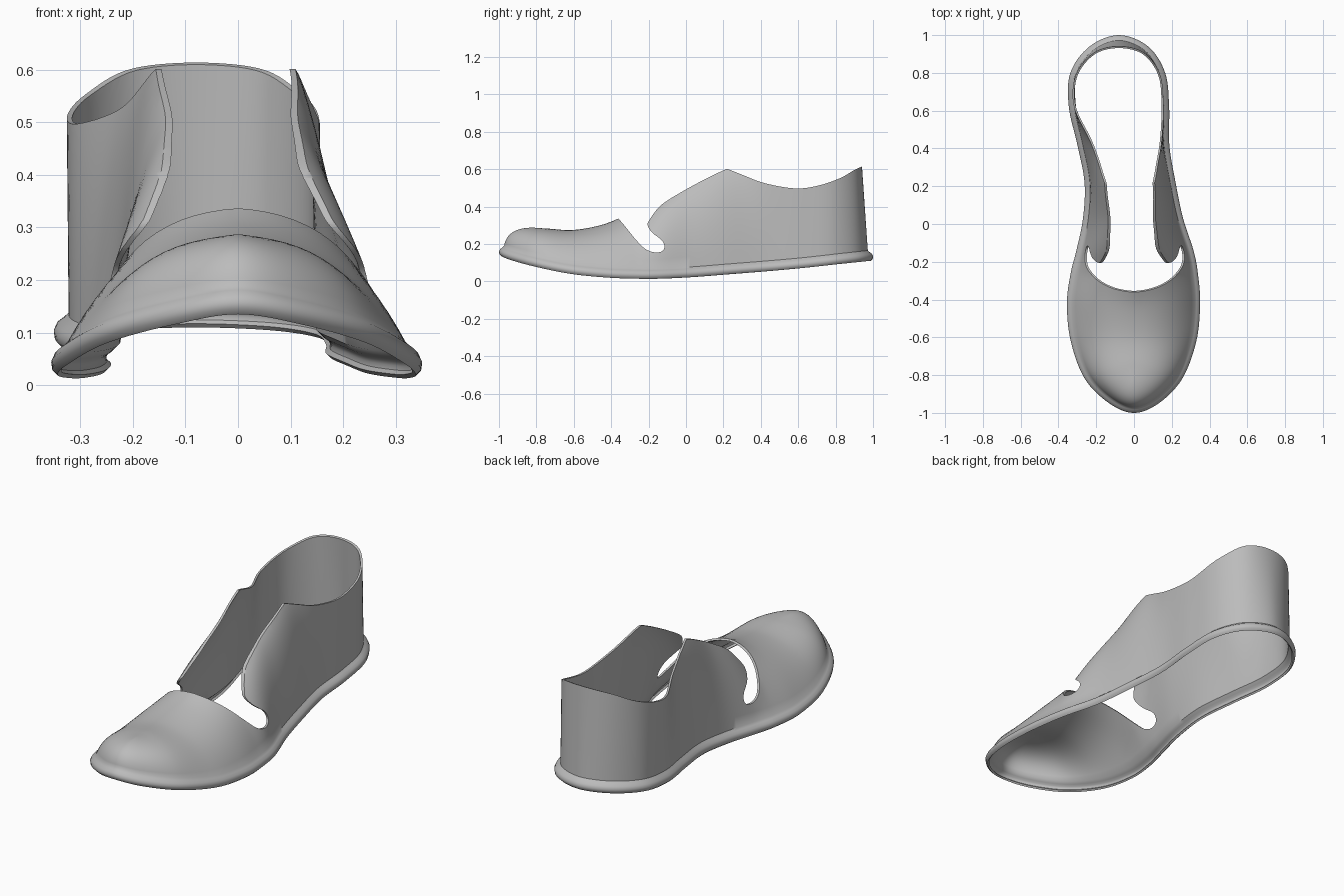
import bpy
import bmesh
from mathutils import Vector

cube = bpy.data.objects.get("Cube")
if cube:
    bpy.data.objects.remove(cube, do_unlink=True)

STEPS = 8        # samples between two stations of the outline
WALL = 14        # rows between the welt and the top line
THICKNESS = 0.01

# Sole edge from toe to heel: y, left x, right x, height
SOLE = [
    (-1, 0, 0, .135), (-.95, .13, -.13, .115), (-.82, .255, -.26, .08),
    (-.62, .33, -.335, .04), (-.42, .35, -.355, .02), (-.26, .338, -.335, .014),
    (-.14, .315, -.305, .014), (.03, .26, -.27, .022), (.22, .22, -.262, .037),
    (.42, .187, -.3, .053), (.62, .186, -.345, .071), (.8, .165, -.337, .09),
    (.94, .075, -.235, .104), (1, -.08, -.08, .11),
]
# Where each wall ends: y, left x, right x, height, then its lean and fullness
CROWN = [
    (-.82, 0, 0, .287, .1, 1), (-.8, 0, 0, .286, .12, 1), (-.74, 0, 0, .282, .2, 1),
    (-.6, 0, 0, .275, .35, 1), (-.44, 0, 0, .305, .36, 1), (-.3, 0, 0, .365, .38, .95),
    (-.14, .07, -.09, .44, .38, .9), (.03, .07, -.1, .55, .3, .85),
    (.22, .08, -.13, .65, .2, .8), (.42, .14, -.21, .6, .3, .6),
    (.62, .155, -.318, .58, .4, .5), (.79, .138, -.307, .61, .5, .5),
    (.905, .052, -.212, .67, .5, .5), (.935, -.08, -.08, .7, .5, .5),
]
# Welt section: inset from the sole edge, height above it
WELT = [(.012, 0), (.002, .01), (0, .024), (.006, .037), (.018, .046), (.028, .055)]
# Top line of the shoe in side profile, from the vamp through the notch to the heel
TOP_LINE = [
    (-.36, .335), (-.32, .287), (-.27, .225), (-.22, .175), (-.17, .155),
    (-.13, .16), (-.115, .185), (-.13, .22), (-.18, .26), (-.205, .3),
    (-.19, .337), (-.13, .41), (-.02, .48), (.1, .545), (.205, .595),
    (.23, .597), (.3, .57), (.42, .525), (.58, .497), (.7, .51),
    (.82, .55), (.9, .595), (.94, .613),
]


def spline(points, steps, closed=False):
    """Catmull-Rom curve through points of any dimension."""
    n = len(points)
    pick = (lambda i: points[i % n]) if closed else (lambda i: points[min(max(i, 0), n - 1)])
    curve = []
    for i in range(n if closed else n - 1):
        knots = list(zip(pick(i - 1), pick(i), pick(i + 1), pick(i + 2)))
        for s in range(steps):
            t = s / steps
            curve.append([b + t / 2 * (c - a + t * (2*a - 5*b + 4*c - d + t * (3*(b - c) + d - a)))
                          for a, b, c, d in knots])
    return curve if closed else curve + [list(points[-1])]


def make_object(name, bm):
    mesh = bpy.data.meshes.new(name)
    bm.to_mesh(mesh)
    bm.free()
    obj = bpy.data.objects.new(name, mesh)
    bpy.context.collection.objects.link(obj)
    return obj


def station(i, side):
    """Join sole and crown values of one station on one side."""
    s, c = SOLE[i], CROWN[i]
    return (s[side], s[0], s[3], c[side], c[0], c[3], c[4], c[5])


def wall_profile(row, outward):
    """One strip of leather: rounded welt, then a curved wall to the crown."""
    x, y, z, tx, ty, tz, lean, full = row
    if ty <= -.3:
        tx = 0
    edge = Vector((x, y, z))
    profile = [edge - outward * inset + Vector((0, 0, up)) for inset, up in WELT]
    foot, top = profile[-1], Vector((tx, ty, tz))
    bend = foot.lerp(top, lean)
    bend.z = foot.z + (top.z - foot.z) * full
    for k in range(1, WALL + 1):
        t = k / WALL
        profile.append(foot.lerp(bend, t).lerp(bend.lerp(top, t), t))
    return profile


# Upper: strips around the closed outline, left side then right side
last = len(SOLE) - 1
loop = [station(i, 1) for i in range(last + 1)]
loop += [station(i, 2) for i in range(last - 1, 0, -1)]
rows = spline(loop, STEPS, closed=True)
bm = bmesh.new()
strips = []
for i, row in enumerate(rows):
    before, after = rows[i - 1], rows[(i + 1) % len(rows)]
    outward = Vector((after[1] - before[1], before[0] - after[0], 0)).normalized()
    strips.append([bm.verts.new(p) for p in wall_profile(row, outward)])
for i, strip in enumerate(strips):
    following = strips[(i + 1) % len(strips)]
    for j in range(len(strip) - 1):
        bm.faces.new((strip[j], following[j], following[j + 1], strip[j + 1]))
bmesh.ops.remove_doubles(bm, verts=bm.verts, dist=.0005)
upper = make_object("shoe_upper", bm)

# Cutter: everything above the top line, as a prism across the shoe
outline = spline(TOP_LINE, 5) + [[1.2, .63], [1.2, 1], [-.42, 1], [-.42, .41]]
bm = bmesh.new()
face = bm.faces.new([bm.verts.new((-1, y, z)) for y, z in outline])
prism = bmesh.ops.extrude_face_region(bm, geom=[face])
bmesh.ops.translate(bm, vec=(2, 0, 0),
                    verts=[v for v in prism["geom"] if isinstance(v, bmesh.types.BMVert)])
bmesh.ops.recalc_face_normals(bm, faces=bm.faces)
cutter = make_object("opening_cutter", bm)
cutter.hide_render = True

# Leather thickness, then the foot opening
shell = upper.modifiers.new("thickness", "SOLIDIFY")
shell.thickness = THICKNESS
shell.offset = -1
opening = upper.modifiers.new("opening", "BOOLEAN")
opening.operation = "DIFFERENCE"
opening.solver = "EXACT"
opening.object = cutter
bpy.context.view_layer.objects.active = upper
upper.select_set(True)
for name in ("thickness", "opening"):
    bpy.ops.object.modifier_apply(modifier=name)
bpy.data.objects.remove(cutter, do_unlink=True)

# Single grey finish
grey = bpy.data.materials.new("plain_grey")
grey.use_nodes = True
colour = (.5, .5, .5, 1)
grey.diffuse_color = colour
grey.node_tree.nodes["Principled BSDF"].inputs["Base Color"].default_value = colour
upper.data.materials.clear()
upper.data.materials.append(grey)
bpy.ops.object.shade_smooth_by_angle(angle=.7)
